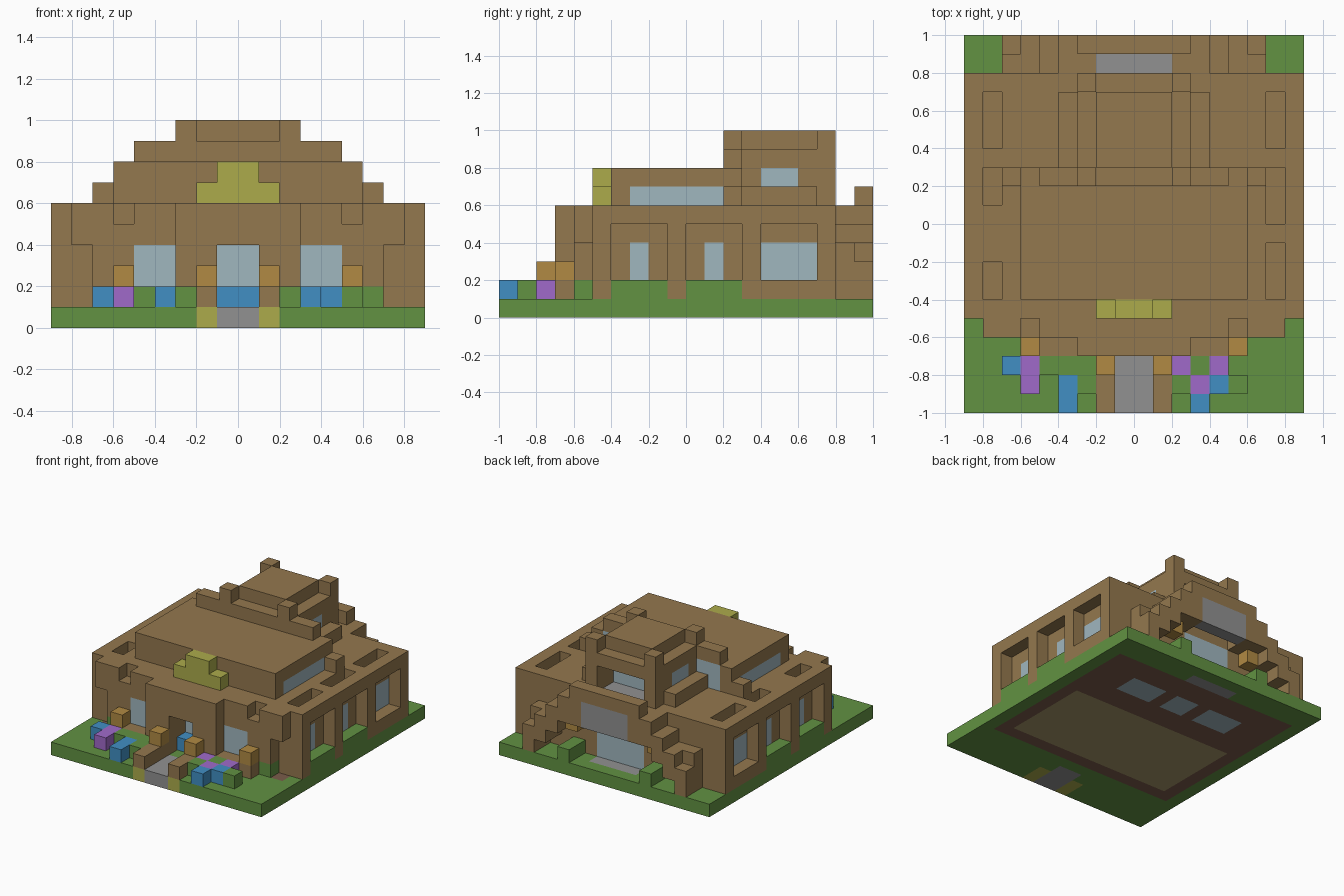
import bpy, bmesh
from mathutils import Vector

cube = bpy.data.objects.get("Cube")
if cube:
    bpy.data.objects.remove(cube, do_unlink=True)

UNIT = 0.1
COLOURS = {
    "wood brown": (148, 120, 78), "grass green": (98, 146, 66), "stone grey": (145, 145, 145),
    "window glass": (160, 183, 191), "flower blue": (65, 143, 196), "flower purple": (160, 106, 202),
    "lantern orange": (177, 138, 67), "straw yellow": (172, 171, 75),
    "dark floor": (122, 92, 74), "tan floor": (165, 150, 104),
}


def make_material(name, rgb):
    linear = [((c / 255 + 0.055) / 1.055) ** 2.4 for c in rgb] + [1]
    mat = bpy.data.materials.new(name)
    mat.use_nodes = True
    mat.diffuse_color = linear
    mat.node_tree.nodes["Principled BSDF"].inputs["Base Color"].default_value = linear
    return mat


materials = {name: make_material(name, rgb) for name, rgb in COLOURS.items()}
grid = {}      # block position -> part name
finish = {}    # part name -> colour name


def block(part, colour, x, y, z, mirror=False):
    """Fill a range of blocks; a later part replaces an earlier one."""
    finish[part] = colour
    for i in range(*x):
        for j in range(*y):
            for k in range(*z):
                grid[i, j, k] = part
                if mirror:
                    grid[-1 - i, j, k] = part


def carve(x, y, z, mirror=False):
    for i in range(*x):
        for j in range(*y):
            for k in range(*z):
                grid.pop((i, j, k), None)
                if mirror:
                    grid.pop((-1 - i, j, k), None)


BROWN, GREEN, GREY, GLASS = "wood brown", "grass green", "stone grey", "window glass"
BLUE, PURPLE, ORANGE, YELLOW = "flower blue", "flower purple", "lantern orange", "straw yellow"

# Ground with inlaid floors and the path
block("lawn", GREEN, (-9, 9), (-10, 10), (0, 1))
block("foundation", "dark floor", (-8, 8), (-6, 8), (0, 1))
block("hall_floor", "tan floor", (-7, 7), (-5, 2), (0, 1))
block("floor_lights", GLASS, (2, 5), (4, 6), (0, 1), mirror=True)
block("floor_lights", GLASS, (-1, 1), (4, 6), (0, 1))
block("path", GREY, (-1, 1), (-10, -7), (0, 1))
block("path_edges", YELLOW, (1, 2), (-10, -8), (0, 1), mirror=True)
block("path_rails", BROWN, (1, 2), (-10, -7), (1, 2), mirror=True)
block("back_step", GREY, (-2, 2), (8, 10), (0, 1))
# keep the outer edge of the step green
block("lawn", GREEN, (-2, 2), (9, 10), (0, 1))

# House body with a projecting entrance
block("house_body", BROWN, (-9, 9), (-5, 8), (1, 6))
block("house_body", BROWN, (-6, 6), (-6, -5), (1, 6))
block("house_body", BROWN, (6, 8), (-6, -5), (4, 6), mirror=True)
block("house_body", BROWN, (6, 7), (-6, -5), (2, 4), mirror=True)
block("entrance_bay", BROWN, (-3, 3), (-7, -6), (1, 6))
carve((5, 6), (-6, -5), (5, 6), mirror=True)

# Entrance recess, door and front windows
carve((-1, 1), (-7, -5), (1, 4))
block("front_door_glass", GLASS, (-1, 1), (-5, -4), (1, 4))
block("door_planter", BLUE, (-1, 1), (-6, -5), (1, 2))
block("front_windows", GLASS, (3, 5), (-6, -5), (2, 4), mirror=True)
block("window_sills", BROWN, (3, 6), (-7, -6), (1, 2), mirror=True)
block("front_lanterns", ORANGE, (5, 6), (-7, -6), (2, 3), mirror=True)
block("front_lanterns", ORANGE, (1, 2), (-8, -7), (2, 3), mirror=True)

# Side window bays: outer opening, glass behind, bush or sill below
for start, glass_y in ((-4, (-3, -2)), (0, (1, 2)), (4, (4, 7))):
    bay = (start, start + 3)
    planted = start < 4
    carve((8, 9), bay, (1 if planted else 2, 5), mirror=True)
    block("side_windows", GLASS, (7, 8), glass_y, (2, 4), mirror=True)
    if planted:
        block("side_bushes", GREEN, (8, 9), bay, (1, 2), mirror=True)
# Light slots in the roof edge, a little shorter on one side
for right_slot, left_slot in (((-4, -1), (-4, -2)), ((0, 3), (1, 3)), ((4, 7), (4, 7))):
    carve((7, 8), right_slot, (5, 6))
    carve((-8, -7), left_slot, (5, 6))

# Raised main roof with clerestory glass and a yellow dormer
block("main_roof", BROWN, (-6, 6), (-4, 2), (6, 8))
block("clerestory_glass", GLASS, (5, 6), (-3, 2), (6, 7), mirror=True)
block("dormer", YELLOW, (-2, 2), (-5, -4), (6, 7))
block("dormer", YELLOW, (-1, 1), (-5, -4), (7, 8))

# Stepped gable wall behind the main roof
for step in range(3):
    block("stepped_gable", BROWN, (step - 7, 7 - step), (2, 3), (6 + step, 7 + step))
block("gable_glass", GLASS, (3, 5), (2, 3), (6, 8), mirror=True)

# Tower with corner posts and an open balcony at the back
block("tower_ledge", BROWN, (-4, 4), (3, 7), (6, 7))
block("tower", BROWN, (-3, 3), (3, 8), (6, 9))
block("tower_roof", BROWN, (-2, 2), (3, 7), (9, 10))
for y in (2, 7):
    block("tower_posts", BROWN, (2, 3), (y, y + 1), (6, 10), mirror=True)
block("tower_side_windows", GLASS, (2, 3), (4, 6), (7, 8), mirror=True)
carve((-2, 2), (6, 8), (6, 8))
block("balcony_glass", GLASS, (-2, 2), (5, 6), (6, 8))

# Back porch: grey arch, parapet and stepped rafters
block("back_door_glass", GLASS, (-2, 2), (7, 8), (1, 4))
block("porch_frame", BROWN, (2, 3), (8, 10), (4, 6), mirror=True)
block("balcony_floor", GREY, (-2, 2), (6, 9), (5, 6))
block("porch_arch", GREY, (-2, 2), (9, 10), (4, 6))
block("porch_parapet", BROWN, (-3, 3), (9, 10), (6, 7))
for step in range(4):
    block("porch_rafters", BROWN, (3 + step, 4 + step), (8, 10), (4 - step, 6 - step), mirror=True)
block("porch_rafters", BROWN, (6, 7), (8, 9), (3, 4), mirror=True)
block("back_lanterns", ORANGE, (3, 4), (8, 9), (3, 4), mirror=True)
block("back_bushes", GREEN, (3, 4), (8, 10), (1, 2), mirror=True)

# Front garden
block("front_bushes", GREEN, (6, 7), (-6, -5), (1, 2), mirror=True)
block("front_bushes", GREEN, (2, 3), (-9, -8), (1, 2), mirror=True)
block("front_bushes", GREEN, (-5, -2), (-8, -7), (1, 2))
block("front_bushes", GREEN, (3, 4), (-8, -7), (1, 2))
block("front_bushes", GREEN, (5, 6), (-9, -8), (1, 2))
block("blue_flowers", BLUE, (-7, -6), (-8, -7), (1, 2))
block("blue_flowers", BLUE, (-4, -3), (-10, -8), (1, 2))
block("blue_flowers", BLUE, (3, 4), (-10, -9), (1, 2))
block("blue_flowers", BLUE, (4, 5), (-9, -8), (1, 2))
block("purple_flowers", PURPLE, (-6, -5), (-9, -7), (1, 2))
block("purple_flowers", PURPLE, (2, 3), (-8, -7), (1, 2))
block("purple_flowers", PURPLE, (4, 5), (-8, -7), (1, 2))
block("purple_flowers", PURPLE, (3, 4), (-9, -8), (1, 2))


def build_part(part):
    """Skin the exposed sides of a part's blocks and merge flat areas."""
    bm = bmesh.new()
    corners = {}

    def corner(v):
        key = tuple(round(c) for c in v)
        if key not in corners:
            corners[key] = bm.verts.new(Vector(key) * UNIT)
        return corners[key]

    for cell, owner in grid.items():
        if owner != part:
            continue
        for axis in range(3):
            for side in (0, 1):
                near = list(cell)
                near[axis] += 2 * side - 1
                if tuple(near) in grid:
                    continue
                u, v, n = Vector(), Vector(), Vector()
                u[(axis + 1) % 3] = v[(axis + 2) % 3] = n[axis] = 1
                base = Vector(cell) + n * side
                loop = [base, base + u, base + u + v, base + v]
                if not side:
                    loop.reverse()
                bm.faces.new([corner(p) for p in loop])
    bmesh.ops.dissolve_limit(bm, angle_limit=0.01, verts=bm.verts, edges=bm.edges)
    mesh = bpy.data.meshes.new(part)
    bm.to_mesh(mesh)
    bm.free()
    mesh.materials.append(materials[finish[part]])
    bpy.context.scene.collection.objects.link(bpy.data.objects.new(part, mesh))


for part in finish:
    build_part(part)
